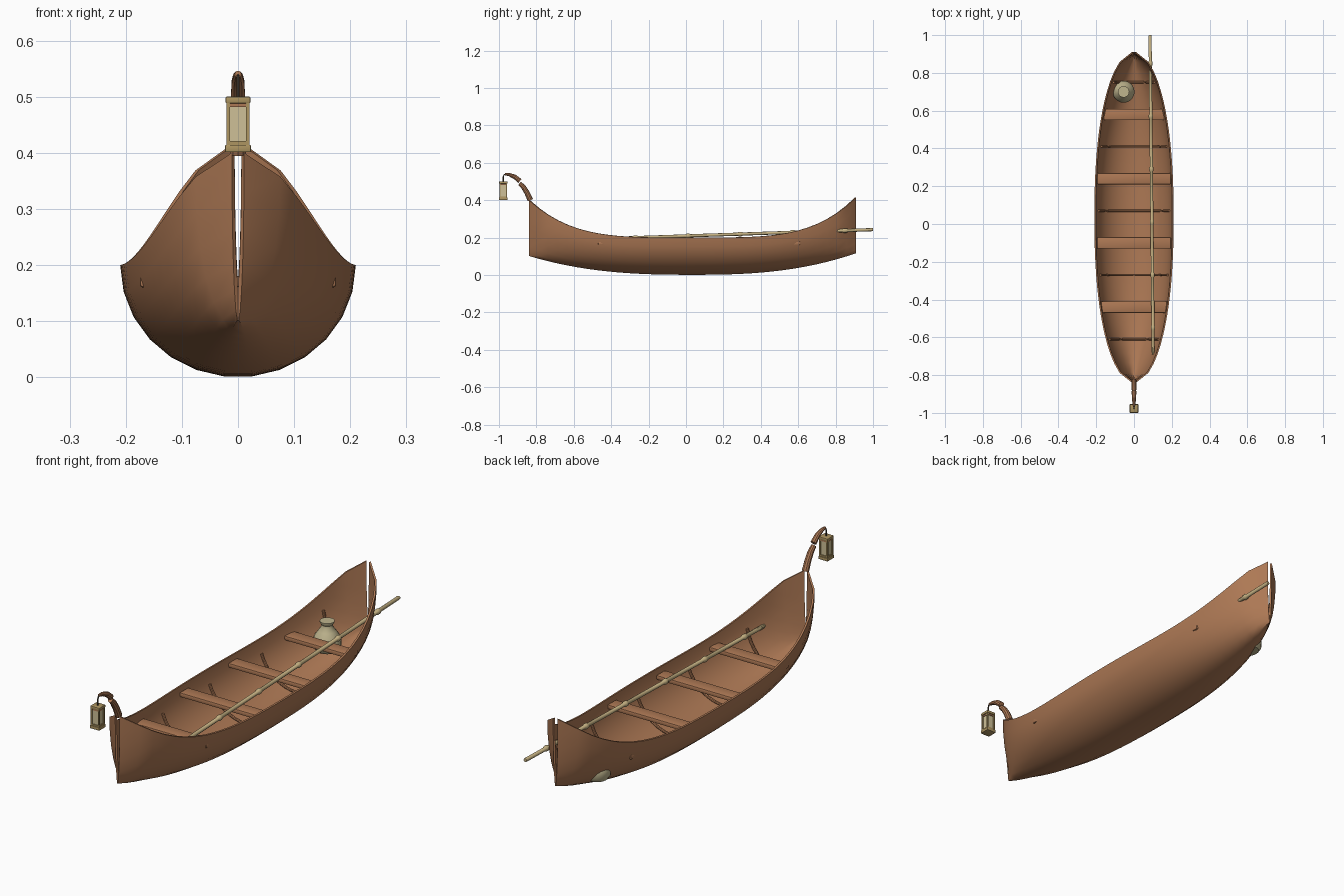
import bpy, bmesh
from math import sin, cos, pi, sqrt, radians
from mathutils import Vector, Matrix

if "Cube" in bpy.data.objects:
    bpy.data.objects.remove(bpy.data.objects["Cube"])


def material(name, rgb):
    m = bpy.data.materials.new(name)
    m.use_nodes = True
    m.diffuse_color = (*rgb, 1)
    bsdf = m.node_tree.nodes["Principled BSDF"]
    bsdf.inputs["Base Color"].default_value = (*rgb, 1)
    bsdf.inputs["Roughness"].default_value = 0.8
    return m


WOOD = material("warm_wood", (0.42, 0.19, 0.09))
BAMBOO = material("pale_bamboo", (0.57, 0.45, 0.23))
BRASS = material("dull_brass", (0.42, 0.30, 0.12))
GLASS = material("cream_glass", (0.62, 0.53, 0.31))
WICKER = material("pale_wicker", (0.52, 0.46, 0.27))
IRON = material("dark_iron", (0.06, 0.045, 0.03))


def finish(name, bm, mat, angle=35):
    mesh = bpy.data.meshes.new(name)
    bm.to_mesh(mesh)
    bm.free()
    mesh.materials.append(mat)
    obj = bpy.data.objects.new(name, mesh)
    bpy.context.scene.collection.objects.link(obj)
    smooth(mesh, angle)
    return obj


def smooth(mesh, angle):
    for p in mesh.polygons:
        p.use_smooth = True
    mesh.set_sharp_from_angle(angle=radians(angle))


def tube(name, points, radii, mat, sides=10, angle=35):
    """Capped round sweep through points with a radius at each."""
    pts = [Vector(p) for p in points]
    bm = bmesh.new()
    rings = []
    for i, p in enumerate(pts):
        d = (pts[min(i + 1, len(pts) - 1)] - pts[max(i - 1, 0)]).normalized()
        ref = Vector((1, 0, 0)) if abs(d.x) < 0.7 else Vector((0, 1, 0))
        u = d.cross(ref).normalized()
        v = d.cross(u)
        rings.append([bm.verts.new(p + radii[i] * (u * cos(a) + v * sin(a)))
                      for a in (2 * pi * k / sides for k in range(sides))])
    for a, b in zip(rings, rings[1:]):
        for k in range(sides):
            n = (k + 1) % sides
            bm.faces.new((a[k], a[n], b[n], b[k]))
    bm.faces.new(rings[0])
    bm.faces.new(rings[-1])
    bmesh.ops.recalc_face_normals(bm, faces=bm.faces)
    return finish(name, bm, mat, angle)


def box(name, center, size, mat, bevel=0.0):
    bm = bmesh.new()
    bmesh.ops.create_cube(bm, size=1, matrix=Matrix.Translation(center) @ Matrix.Diagonal((*size, 1)))
    if bevel:
        bmesh.ops.bevel(bm, geom=bm.edges[:], offset=bevel, segments=2, profile=0.5, affect='EDGES')
    return finish(name, bm, mat)


# Hull shape: half-elliptical sections, rising towards both ends
MID, HALF = 0.035, 0.875


def hull_point(y, a, inset=0.0):
    t = (y - MID) / HALF
    s = min(abs(t), 1)
    sheer = 0.2 + (0.2 if t < 0 else 0.215) * s ** 4
    keel = (0.1 if t < 0 else 0.115) * s ** 2.6
    width = max(0.011, 0.21 * sqrt(1 - s ** 2.3))
    return Vector(((width - inset) * sin(a), y, sheer - (sheer - keel - inset) * cos(a)))


STATIONS, SEGMENTS = 34, 13
bm = bmesh.new()
grid = [[bm.verts.new(hull_point(MID + HALF * (2 * i / STATIONS - 1), pi * (j / SEGMENTS - 0.5)))
         for j in range(SEGMENTS + 1)] for i in range(STATIONS + 1)]
for i in range(STATIONS):
    for j in range(SEGMENTS):
        bm.faces.new((grid[i][j], grid[i + 1][j], grid[i + 1][j + 1], grid[i][j + 1]))
hull = finish("hull", bm, WOOD)
shell = hull.modifiers.new("shell", 'SOLIDIFY')
shell.thickness = 0.008
shell.offset = -1
solid = bpy.data.meshes.new_from_object(hull.evaluated_get(bpy.context.evaluated_depsgraph_get()))
hull.modifiers.clear()
hull.data = solid
smooth(solid, 40)

# Seats, whose ends just break through the planking
for n, (y, half) in enumerate([(-0.44, 0.175), (-0.1, 0.195), (0.24, 0.195), (0.58, 0.16)]):
    box(f"seat_{n + 1}", (0, y, 0.17), (2 * half, 0.06, 0.02), WOOD, 0.005)

# Ribs following the inside of the hull
for n in range(5):
    y = -0.61 + 0.34 * n
    path = [hull_point(y, radians(-72 + 9 * k), 0.014) for k in range(17)]
    tube(f"rib_{n + 1}", path, [0.006] * len(path), WOOD, 8)

# Bamboo pole with raised joints
tip, butt = Vector((0.102, -0.69, 0.186)), Vector((0.085, 1.0, 0.243))
profile = [(-0.69, 0.007), (-0.68, 0.0085)]
for k in range(6):
    y = -0.55 + 0.28 * k
    profile += [(y - 0.014, 0.0085), (y - 0.007, 0.012), (y + 0.007, 0.012), (y + 0.014, 0.0085)]
profile += [(0.995, 0.0085), (1.0, 0.007)]
tube("bamboo_pole", [tip.lerp(butt, (y + 0.69) / 1.69) for y, r in profile],
     [r for y, r in profile], BAMBOO, 10)

# Bell-shaped basket near the stern
basket = [(0.09, 0.045), (0.105, 0.056), (0.135, 0.058), (0.155, 0.05), (0.175, 0.036),
          (0.192, 0.024), (0.202, 0.023), (0.213, 0.03), (0.218, 0.03), (0.218, 0.023), (0.2, 0.018)]
tube("basket", [(-0.055, 0.7, z) for z, r in basket], [r for z, r in basket], WICKER, 20)

# Bow arm in two tapered pieces
tube("arm_lower", [(0, -0.832, 0.40), (0, -0.85, 0.44), (0, -0.87, 0.472), (0, -0.89, 0.49)],
     [0.015, 0.014, 0.013, 0.011], WOOD)
tube("arm_upper", [(0, -0.888, 0.503), (0, -0.915, 0.525), (0, -0.945, 0.537), (0, -0.968, 0.54)],
     [0.013, 0.012, 0.009, 0.006], WOOD)

# Hanging lantern
LY = -0.977
tube("lantern_hook", [(0, -0.96, 0.539), (0, LY + 0.004, 0.536), (0, LY, 0.525), (0, LY, 0.498)],
     [0.003] * 4, IRON, 6)
box("lantern_base", (0, LY, 0.4075), (0.046, 0.046, 0.013), BRASS, 0.002)
box("lantern_sill", (0, LY, 0.417), (0.038, 0.038, 0.007), BRASS)
box("lantern_glass", (0, LY, 0.452), (0.03, 0.03, 0.068), GLASS)
box("lantern_collar", (0, LY, 0.485), (0.036, 0.036, 0.007), WOOD)
box("lantern_roof", (0, LY, 0.494), (0.044, 0.044, 0.012), BRASS, 0.002)
for sx in (-1, 1):
    for sy in (-1, 1):
        box(f"lantern_post_{'left' if sx > 0 else 'right'}_{'back' if sy > 0 else 'front'}",
            (sx * 0.0175, LY + sy * 0.0175, 0.452), (0.006, 0.006, 0.078), BRASS)
